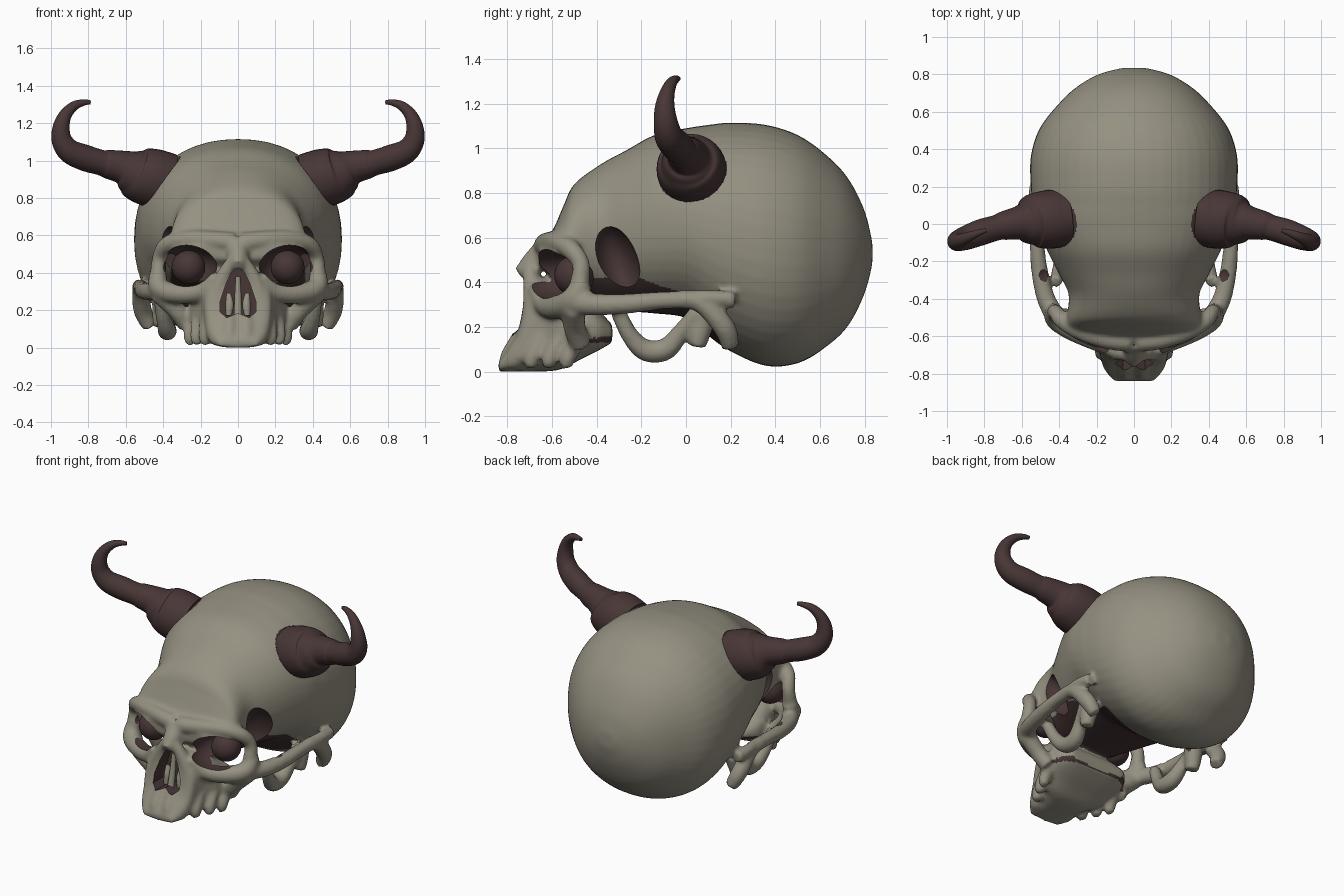
import bpy, bmesh, math
from mathutils import Vector, Matrix

if "Cube" in bpy.data.objects:
    bpy.data.objects.remove(bpy.data.objects["Cube"])


def material(name, rgb):
    m = bpy.data.materials.new(name)
    m.diffuse_color = (*rgb, 1)
    m.use_nodes = True
    m.node_tree.nodes["Principled BSDF"].inputs["Base Color"].default_value = m.diffuse_color
    return m


BONE = material("old bone", (0.30, 0.28, 0.22))
DARK = material("dark horn", (0.065, 0.037, 0.037))


def finish(name, bm, mats):
    bmesh.ops.recalc_face_normals(bm, faces=bm.faces[:])
    me = bpy.data.meshes.new(name)
    bm.to_mesh(me)
    bm.free()
    for m in mats:
        me.materials.append(m)
    ob = bpy.data.objects.new(name, me)
    bpy.context.collection.objects.link(ob)
    bpy.ops.object.select_all(action='DESELECT')
    ob.select_set(True)
    bpy.context.view_layer.objects.active = ob
    return ob


def skin(bm, rings):
    """Closed surface through rings of points."""
    loops = [[bm.verts.new(p) for p in r] for r in rings]
    n = len(loops[0])
    for a, b in zip(loops, loops[1:]):
        for i in range(n):
            bm.faces.new((a[i], a[(i + 1) % n], b[(i + 1) % n], b[i]))
    bm.faces.new(loops[0][::-1])
    bm.faces.new(loops[-1])


def spline(pts, steps=6):
    """Smooth curve through tuples of any length."""
    out = []
    p = [pts[0]] + list(pts) + [pts[-1]]
    for i in range(1, len(p) - 2):
        for k in range(steps):
            t = k / steps
            out.append([0.5 * (2 * b + (c - a) * t + (2 * a - 5 * b + 4 * c - d) * t * t
                        + (3 * b - a - 3 * c + d) * t ** 3)
                        for a, b, c, d in zip(p[i - 1], p[i], p[i + 1], p[i + 2])])
    return out + [list(pts[-1])]


def body(bm, stations, n):
    """Loft along y: (y, bottom, top, half width), superellipse section."""
    rings = []
    for y, lo, hi, w in spline(stations):
        ring = []
        for i in range(48):
            a = math.tau * i / 48
            c, s = math.cos(a), math.sin(a)
            ring.append((w * math.copysign(abs(c) ** (2 / n), c), y,
                         (lo + hi) / 2 + (hi - lo) / 2 * math.copysign(abs(s) ** (2 / n), s)))
        rings.append(ring)
    skin(bm, rings)


def tube(bm, pts, sides=(1, -1), seg=16, steps=6):
    """Round tube (x, y, z, radius), mirrored for each side."""
    path = spline(pts, steps)
    for s in sides:
        c = [Vector((s * p[0], p[1], p[2])) for p in path]
        u = None
        rings = []
        for i, p in enumerate(path):
            t = (c[min(i + 1, len(c) - 1)] - c[max(i - 1, 0)]).normalized()
            u = t.orthogonal() if u is None else u - t * u.dot(t)
            u.normalize()
            v = t.cross(u)
            rings.append([c[i] + p[3] * (u * math.cos(math.tau * k / seg) + v * math.sin(math.tau * k / seg))
                          for k in range(seg)])
        skin(bm, rings)


def ball(bm, c, r, tilt=0, sides=(1, -1)):
    """Ellipsoid tilted about x, mirrored."""
    for s in sides:
        m = (Matrix.Translation((s * c[0], c[1], c[2])) @ Matrix.Rotation(tilt, 4, 'X')
             @ Matrix.Diagonal((*r, 1)))
        bmesh.ops.create_uvsphere(bm, u_segments=40, v_segments=24, radius=1, matrix=m)


# --- skull masses, fused by a voxel remesh
bm = bmesh.new()
# braincase
body(bm, [(-.66, .47, .57, .22), (-.60, .42, .63, .33), (-.55, .36, .74, .36), (-.5, .32, .84, .36),
          (-.38, .28, .93, .35), (-.27, .27, .99, .40), (-.14, .26, 1.06, .465), (0, .24, 1.09, .52),
          (.1, .16, 1.105, .54), (.2, .09, 1.115, .552), (.36, .025, 1.105, .552), (.51, .04, 1.055, .505),
          (.64, .12, .96, .405), (.73, .21, .86, .31), (.8, .35, .72, .19), (.835, .48, .58, .06)], 2.15)
# upper jaw
body(bm, [(-.84, .0, .04, .11), (-.79, .0, .12, .15), (-.75, .0, .2, .17), (-.71, .0, .37, .18),
          (-.64, .0, .42, .2), (-.56, .01, .38, .25), (-.48, .05, .33, .26), (-.4, .09, .28, .26),
          (-.33, .13, .21, .2)], 3)
# nose bridge
tube(bm, [(0, -.62, .55, .06), (0, -.69, .48, .055), (0, -.75, .44, .03)], (1,))
tube(bm, [(.03, -.70, .46, .035), (.09, -.69, .36, .04), (.13, -.70, .22, .04), (.12, -.73, .13, .04)])
# brow ridge and outer eye rim
tube(bm, [(.02, -.63, .56, .055), (.14, -.62, .575, .05), (.28, -.58, .58, .045), (.38, -.52, .55, .045),
          (.42, -.47, .48, .04), (.425, -.48, .38, .045)])
# lower eye rim and cheekbone
tube(bm, [(.43, -.46, .4, .045), (.42, -.51, .32, .055), (.33, -.57, .29, .055), (.2, -.63, .30, .05),
          (.12, -.67, .38, .04)])
tube(bm, [(.42, -.5, .29, .055), (.33, -.5, .2, .05), (.27, -.47, .12, .05)])
# cheek arch
tube(bm, [(.41, -.51, .31, .055), (.47, -.4, .30, .05), (.505, -.25, .305, .045), (.52, -.08, .32, .04),
          (.52, .06, .31, .045), (.51, .17, .2, .05), (.47, .2, .11, .04)])
tube(bm, [(.515, -.05, .33, .03), (.53, .1, .33, .035), (.52, .22, .32, .04)])
# hanging hooks behind the cheeks
tube(bm, [(.42, -.31, .28, .035), (.40, -.25, .16, .04), (.38, -.18, .095, .05), (.38, -.09, .1, .05),
          (.40, -.02, .18, .04), (.43, .06, .28, .035)])
# ear bumps
tube(bm, [(.40, .08, .26, .06), (.41, .06, .17, .05), (.41, .05, .11, .04)])
# tooth roots round the jaw
for x, y in ((.045, -.80), (.12, -.765), (.175, -.69), (.22, -.61), (.255, -.53)):
    tube(bm, [(x, y, .015, .025), (x, y, .06, .036), (x * .97, y + .05, .15, .036), (x * .95, y + .09, .24, .025)])
skull = finish("skull", bm, [BONE, DARK])

rem = skull.modifiers.new("fuse", 'REMESH')
rem.mode = 'VOXEL'
rem.voxel_size = .0125
smo = skull.modifiers.new("soften", 'SMOOTH')
smo.factor = .5
smo.iterations = 7
for m in ("fuse", "soften"):
    bpy.ops.object.modifier_apply(modifier=m)

# --- dark cavities
cutters = []
bm = bmesh.new()
ball(bm, (.268, -.60, .437), (.155, .19, .112))
cutters.append(finish("eye_socket_cutter", bm, [DARK]))
bm = bmesh.new()
ball(bm, (.42, -.31, .49), (.16, .095, .18), tilt=-.35 * -1)
cutters.append(finish("temple_cutter", bm, [DARK]))
bm = bmesh.new()
half = [(.035, .40), (.065, .34), (.095, .25), (.095, .19), (.06, .16)]
outline = [(0, .425)] + half + [(0, .185)] + [(-x, z) for x, z in half[::-1]]
skin(bm, [[(x, y, z) for x, z in outline] for y in (-.9, -.62)])
cutters.append(finish("nose_cutter", bm, [DARK]))

bpy.ops.object.select_all(action='DESELECT')
skull.select_set(True)
bpy.context.view_layer.objects.active = skull
for c in cutters:
    b = skull.modifiers.new("cut", 'BOOLEAN')
    b.operation = 'DIFFERENCE'
    b.solver = 'EXACT'
    b.material_mode = 'TRANSFER'
    b.object = c
    bpy.ops.object.modifier_apply(modifier="cut")
    bpy.data.objects.remove(c)

# --- dark skull base and dark collar round each horn
dark = list(skull.data.materials).index(DARK)
axis = Vector((.95, -.08, .3)).normalized()
for f in skull.data.polygons:
    c = f.center
    d = Vector((abs(c.x), c.y, c.z)) - Vector((.45, .025, .905))
    collar = (d - axis * d.dot(axis)).length < .155 and d.length < .25
    base = f.normal.z < -.3 and .13 < c.z < .42 and -.46 < c.y < .17 and abs(c.x) < .36
    if collar or base:
        f.material_index = dark
bpy.ops.object.shade_smooth_by_angle(angle=math.radians(40))

# --- horns
bm = bmesh.new()
tube(bm, [(.36, .035, .885, .15), (.45, .025, .905, .157), (.53, .02, .925, .145), (.575, .01, .945, .118),
          (.62, .005, .965, .09), (.70, -.01, .982, .076), (.735, -.02, .99, .068), (.82, -.045, 1.015, .07),
          (.90, -.075, 1.05, .064), (.942, -.09, 1.11, .055), (.945, -.095, 1.18, .045), (.922, -.085, 1.245, .034),
          (.875, -.065, 1.293, .025), (.825, -.045, 1.31, .017), (.79, -.035, 1.312, .011)], seg=32)
finish("horns", bm, [DARK])
bpy.ops.object.shade_smooth_by_angle(angle=math.radians(50))

# --- eyeballs and nasal septum
bm = bmesh.new()
ball(bm, (.265, -.50, .43), (.09, .09, .09))
finish("eyeballs", bm, [DARK])
bpy.ops.object.shade_smooth_by_angle(angle=math.radians(40))
bm = bmesh.new()
tube(bm, [(0, -.67, .38, .012), (0, -.68, .28, .018), (0, -.70, .17, .022)], (1,))
tube(bm, [(.05, -.66, .29, .012), (.045, -.67, .23, .022), (.05, -.68, .17, .015)])
finish("nasal_septum", bm, [BONE])
bpy.ops.object.shade_smooth_by_angle(angle=math.radians(40))
